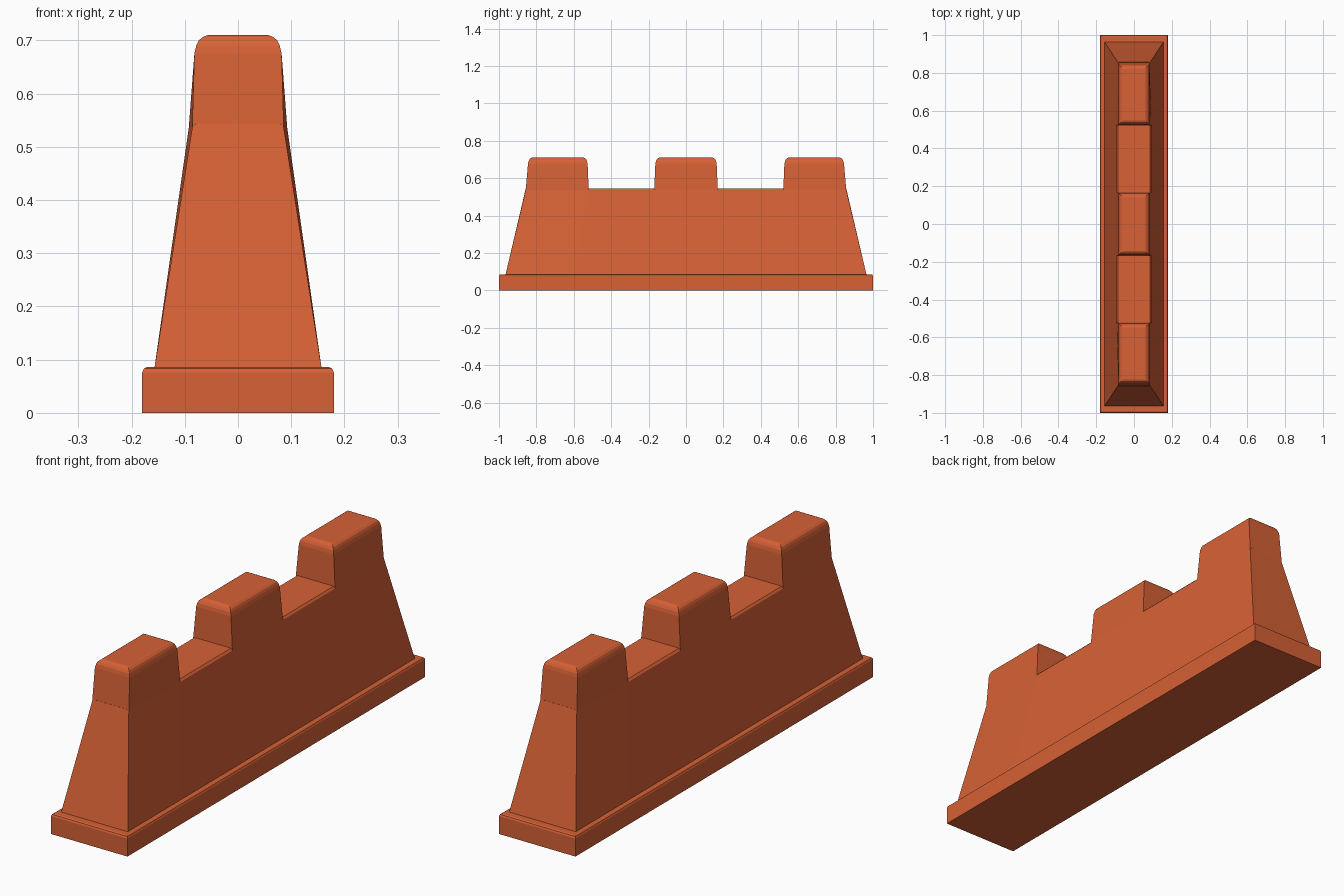
import bpy, bmesh

if "Cube" in bpy.data.objects:
    bpy.data.objects.remove(bpy.data.objects["Cube"])

orange = bpy.data.materials.new("barrier_orange")
orange.diffuse_color = (0.68, 0.12, 0.036, 1)
orange.use_nodes = True
orange.node_tree.nodes["Principled BSDF"].inputs["Base Color"].default_value = orange.diffuse_color


def loft(name, rings):
    """Closed skin through rings that all have the same point count."""
    bm = bmesh.new()
    loops = [[bm.verts.new(p) for p in r] for r in rings]
    n = len(loops[0])
    for a, b in zip(loops, loops[1:]):
        for i in range(n):
            j = (i + 1) % n
            bm.faces.new((a[i], a[j], b[j], b[i]))
    bm.faces.new(loops[0])
    bm.faces.new(loops[-1])
    bmesh.ops.recalc_face_normals(bm, faces=bm.faces[:])
    me = bpy.data.meshes.new(name)
    bm.to_mesh(me)
    bm.free()
    me.materials.append(orange)
    ob = bpy.data.objects.new(name, me)
    bpy.context.collection.objects.link(ob)
    return ob


def rect(z, x0, x1, y0, y1):
    """Horizontal ring: half width x0 at y0, x1 at y1."""
    return [(-x0, y0, z), (x0, y0, z), (x1, y1, z), (-x1, y1, z)]


# Foot slab with softened top edge
loft("base", [rect(0, .18, .18, -1, 1), rect(.076, .18, .18, -1, 1),
              rect(.083, .177, .177, -.997, .997),
              rect(.086, .172, .172, -.992, .992)])

# Tapered wall, lofted lengthwise; ends a little narrower at the top
stations = [(-.965, -.857, .086), (-.60, -.52, .0925), (-.2, -.17, .0925),
            (.2, .17, .0925), (.60, .52, .0925), (.965, .857, .086)]
loft("wall", [[(-.157, yb, .084), (.157, yb, .084), (xt, yt, .536),
               (xt - .007, yt, .544), (-xt + .007, yt, .544), (-xt, yt, .536)]
              for yb, yt, xt in stations])

# Three raised blocks with rounded tops: (bottom start, bottom end, half widths)
blocks = [("front_block", -.857, -.52, .086, .0925),
          ("middle_block", -.17, .17, .0925, .0925),
          ("back_block", .52, .857, .0925, .086)]
for name, y0, y1, w0, w1 in blocks:
    outer0 = .012 if y0 < -.8 else .006
    outer1 = .012 if y1 > .8 else .006
    rings = [rect(.536, w0, w1, y0, y1)]
    for z, w, inset in [(.675, .082, 0), (.69, .0785, .003),
                        (.70, .074, .008), (.707, .065, .014),
                        (.71, .057, .021)]:
        rings.append(rect(z, w, w, y0 + outer0 + inset, y1 - outer1 - inset))
    loft(name, rings)
